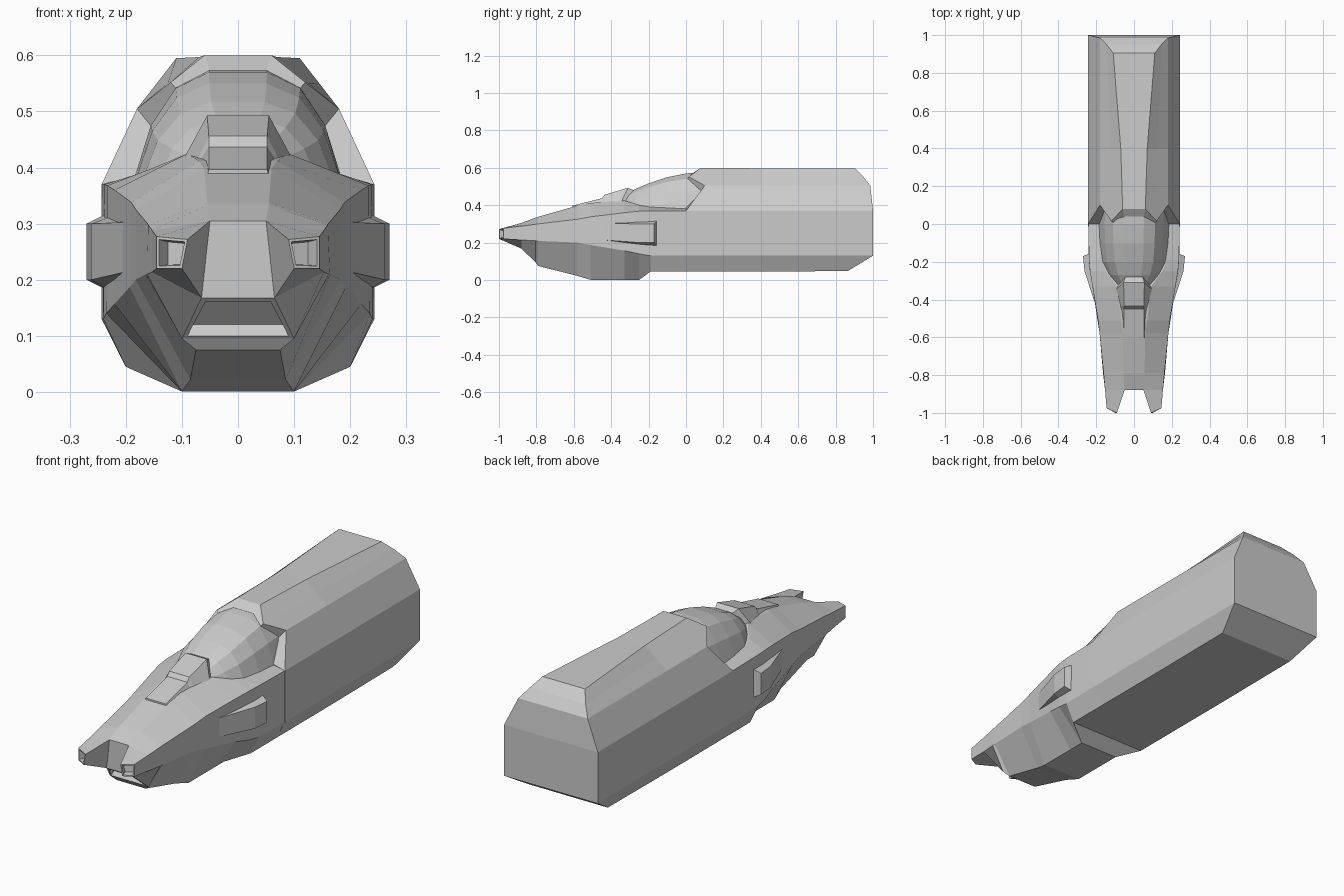
import bpy, bmesh


def make(name, rings, symmetric=True):
    """Loft rings. Symmetric rings are given as right halves, top to bottom."""
    bm = bmesh.new()
    loops = []
    for ring in rings:
        pts = list(ring)
        if symmetric:
            pts += [(-x, y, z) for x, y, z in reversed(ring)]
        loops.append([bm.verts.new(p) for p in pts])
    n = len(loops[0])
    for a, b in zip(loops, loops[1:]):
        for i in range(n):
            j = (i + 1) % n
            bm.faces.new((a[i], a[j], b[j], b[i]))
    for lp in (loops[0], loops[-1]):
        if symmetric:   # caps as cross strips so they may curve
            for i in range(n // 2 - 1):
                bm.faces.new((lp[i], lp[i + 1], lp[n - 2 - i], lp[n - 1 - i]))
        else:
            bm.faces.new(lp)
    bmesh.ops.recalc_face_normals(bm, faces=bm.faces)
    me = bpy.data.meshes.new(name)
    ob = bpy.data.objects.new(name, me)
    bpy.context.collection.objects.link(ob)
    bm.to_mesh(me)
    bm.free()
    if not symmetric:
        ob.modifiers.new("mirror", 'MIRROR')
    return ob


def recess(ob, test, width, depth):
    """Inset the faces that pass the test and sink them."""
    bm = bmesh.new()
    bm.from_mesh(ob.data)
    faces = [f for f in bm.faces if test(f)]
    bmesh.ops.inset_individual(bm, faces=faces, thickness=width)
    bmesh.ops.inset_individual(bm, faces=faces, thickness=width * .6, depth=-depth)
    bm.to_mesh(ob.data)
    bm.free()


# rear hull, with the cockpit rim at its front
make("rear_hull", [
    [(.05, .04, .574), (.10, .0, .53), (.15, .08, .468), (.185, .0, .385), (.22, .0, .13), (.18, .0, .05)],
    [(.06, .08, .60), (.12, .015, .552), (.18, .10, .505), (.243, .0, .37), (.243, .0, .13), (.2, .0, .045)],
    [(.07, .40, .597), (.125, .40, .551), (.18, .40, .505), (.243, .4, .37), (.243, .4, .13), (.2, .4, .045)],
    [(.11, .905, .595), (.145, .95, .55), (.18, .985, .505), (.243, 1, .37), (.243, 1, .13), (.2, .865, .048)],
])

# nose: y, then deck, upper side, lower side and keel points as (x, z)
nose_sections = [
    (-.88, (.05, .305), (.153, .288), (.153, .214), (.065, .168)),
    (-.805, (.055, .333), (.16, .298), (.162, .21), (.10, .095)),
    (-.79, (.055, .338), (.161, .30), (.164, .209), (.075, .075)),
    (-.58, (.06, .398), (.182, .325), (.182, .20), (.085, .022)),
    (-.51, (.07, .412), (.19, .338), (.193, .187), (.10, .001)),
    (-.33, (.09, .425), (.22, .36), (.22, .157), (.10, .001)),
    (-.25, (.15, .40), (.233, .368), (.235, .14), (.10, .001)),
    (-.19, (.175, .39), (.238, .37), (.24, .13), (.20, .045)),
    (.05, (.18, .38), (.243, .37), (.243, .13), (.20, .045)),
]
nose = make("nose", [[(x, y, z) for x, z in pts] for y, *pts in nose_sections])

# chin intake sunk into the sloping lower face
recess(nose, lambda f: f.calc_center_median().y < -.82 and abs(f.calc_center_median().x) < .01
       and f.normal.z < -.3, .012, .025)

# twin prongs at the tip with hollow ends
prong = make("nose_prong", [
    [(.05, -.88, .305), (.153, -.88, .288), (.153, -.88, .214), (.065, -.88, .168)],
    [(.09, -1.0, .272), (.145, -.975, .277), (.145, -.975, .22), (.10, -1.0, .22)],
], False)
recess(prong, lambda f: f.calc_center_median().y < -.97, .007, .03)

# faceted canopy
make("canopy", [
    [(w * fx, y, .38 + (top - .38) * fz) for fx, fz in ((.28, 1), (.6, .85), (.84, .5), (1, 0))]
    for y, w, top in ((.1, .18, .578), (.0, .185, .57), (-.1, .182, .55),
                      (-.2, .17, .517), (-.27, .14, .487), (-.34, .09, .445))
])

# raised sensor housing before the canopy
make("sensor_housing", [
    [(.052, -.61, .397), (.055, -.61, .385)],
    [(.052, -.45, .437), (.07, -.45, .41)],
    [(.052, -.435, .456), (.075, -.435, .41)],
    [(.055, -.31, .493), (.10, -.35, .41)],
    [(.045, -.28, .48), (.075, -.29, .41)],
])

# side scoops: y of base, y of outer face, base x, outer x, base z pair, outer z pair
make("side_scoop", [
    [(bx, by, b1), (ox, oy, o1), (ox, oy, o0), (bx, by, b0)]
    for by, oy, bx, ox, b0, b1, o0, o1 in (
        (-.45, -.45, .17, .197, .21, .308, .215, .303),
        (-.26, -.25, .21, .262, .185, .318, .20, .30),
        (-.15, -.17, .22, .27, .175, .325, .20, .30))
], False)
